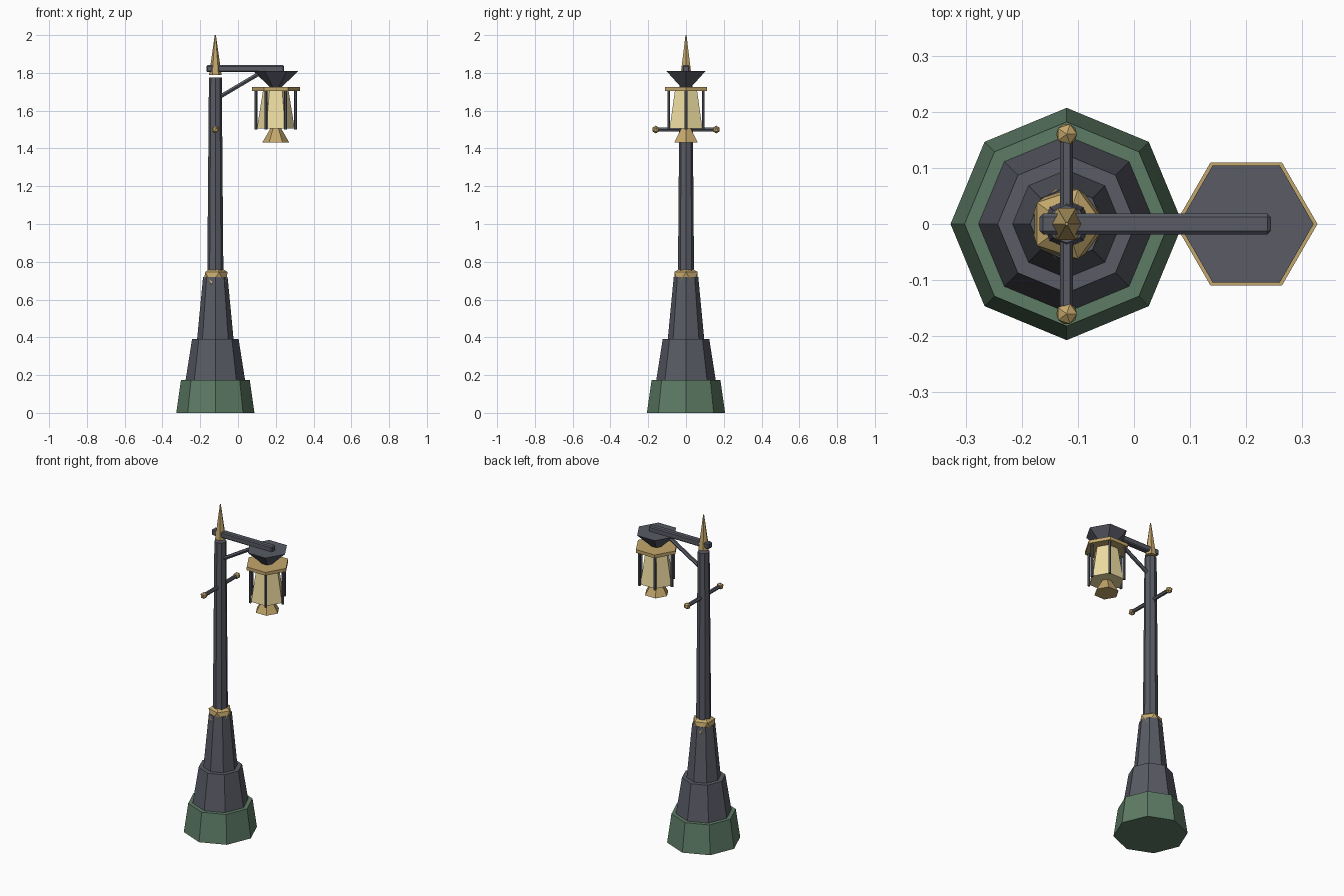
import bpy, bmesh, math
from mathutils import Vector, Matrix

if "Cube" in bpy.data.objects:
    bpy.data.objects.remove(bpy.data.objects["Cube"])


def material(name, rgb):
    m = bpy.data.materials.new(name)
    m.diffuse_color = (*rgb, 1)
    m.use_nodes = True
    m.node_tree.nodes["Principled BSDF"].inputs["Base Color"].default_value = m.diffuse_color
    return m


IRON = material("dark_iron", (0.10, 0.105, 0.13))
GREEN = material("green_paint", (0.11, 0.20, 0.13))
BRASS = material("brass", (0.55, 0.39, 0.15))
GLASS = material("warm_glass", (0.85, 0.72, 0.36))


def finish(name, bm, mat):
    mesh = bpy.data.meshes.new(name)
    bm.to_mesh(mesh)
    bm.free()
    mesh.materials.append(mat)
    ob = bpy.data.objects.new(name, mesh)
    bpy.context.collection.objects.link(ob)
    return ob


def frustum(name, a, b, r1, r2, sides, mat):
    """Closed tapered prism from point a to point b, with a corner on local x."""
    a, b = Vector(a), Vector(b)
    d = b - a
    turn = d.to_track_quat('Z', 'Y').to_matrix().to_4x4() if d.xy.length > 1e-6 else Matrix()
    mx = Matrix.Translation((a + b) / 2) @ turn @ Matrix.Rotation(math.pi / 2, 4, 'Z')
    bm = bmesh.new()
    bmesh.ops.create_cone(bm, cap_ends=True, segments=sides, radius1=r1,
                          radius2=r2, depth=d.length, matrix=mx)
    return finish(name, bm, mat)


def tier(name, x, z1, z2, r1, r2, sides, mat):
    return frustum(name, (x, 0, z1), (x, 0, z2), r1, r2, sides, mat)


def ball(name, loc, r, mat):
    bm = bmesh.new()
    bmesh.ops.create_icosphere(bm, subdivisions=1, radius=r, matrix=Matrix.Translation(loc))
    return finish(name, bm, mat)


PX, LX = -0.12, 0.20  # post and lantern axes

# Stepped base, post and finial
tier("base", PX, 0, 0.175, 0.207, 0.182, 8, GREEN)
tier("lower_plinth", PX, 0.17, 0.392, 0.158, 0.123, 8, IRON)
tier("upper_plinth", PX, 0.385, 0.72, 0.097, 0.065, 8, IRON)
ball("collar", (PX, 0, 0.713), 0.073, BRASS)
tier("post", PX, 0.70, 1.775, 0.043, 0.034, 8, IRON)
tier("finial", PX, 1.79, 2.0, 0.033, 0.003, 6, BRASS)

# Ladder bar with a ball on each end
frustum("ladder_bar", (PX, -0.16, 1.5), (PX, 0.16, 1.5), 0.0115, 0.0115, 6, IRON)
for side in (-1, 1):
    ball("ladder_ball", (PX, side * 0.16, 1.5), 0.021, BRASS)

# Bevelled arm and diagonal brace
bm = bmesh.new()
bmesh.ops.create_cube(bm, size=1, matrix=Matrix.Translation((0.038, 0, 1.822))
                      @ Matrix.Diagonal((0.412, 0.037, 0.037, 1)))
bmesh.ops.bevel(bm, geom=bm.edges[:], offset=0.006, segments=1, affect='EDGES')
finish("arm", bm, IRON)
frustum("brace", (-0.11, 0, 1.665), (0.135, 0, 1.81), 0.012, 0.012, 6, IRON)

# Hexagonal lantern
tier("lantern_roof", LX, 1.722, 1.81, 0.028, 0.12, 6, IRON)
tier("lantern_rim", LX, 1.705, 1.725, 0.127, 0.127, 6, BRASS)
tier("lantern_glass", LX, 1.505, 1.71, 0.10, 0.067, 6, GLASS)
tier("lantern_foot", LX, 1.432, 1.51, 0.071, 0.026, 6, BRASS)
for i in range(6):
    t = i * math.pi / 3
    x, y = LX + 0.105 * math.cos(t), 0.105 * math.sin(t)
    frustum("lantern_bar", (x, y, 1.50), (x, y, 1.71), 0.008, 0.008, 6, IRON)
